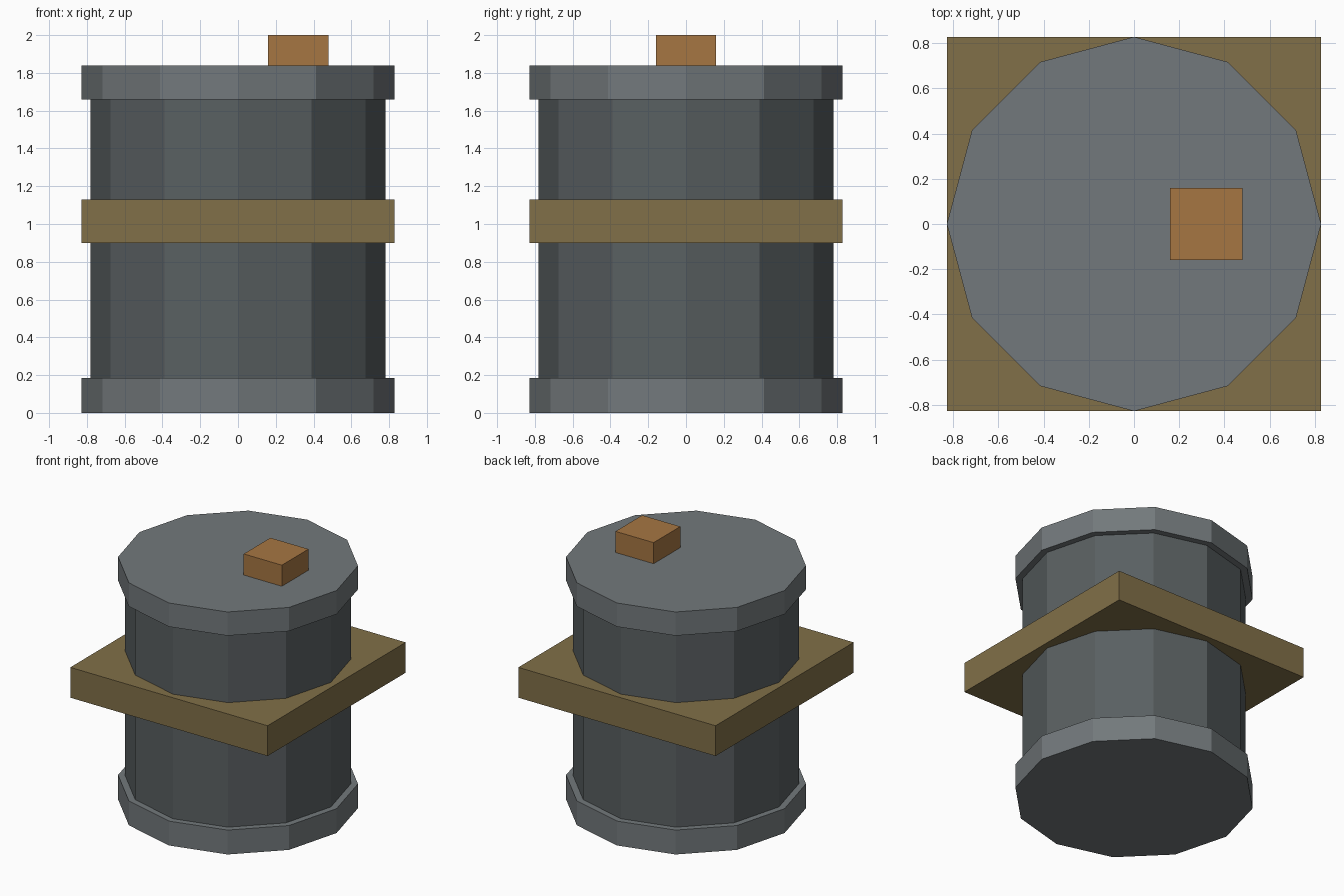
import bpy

if "Cube" in bpy.data.objects:
    bpy.data.objects.remove(bpy.data.objects["Cube"])


def material(name, rgb):
    mat = bpy.data.materials.new(name)
    mat.diffuse_color = (*rgb, 1.0)
    mat.use_nodes = True
    mat.node_tree.nodes["Principled BSDF"].inputs["Base Color"].default_value = mat.diffuse_color
    return mat


def drum(name, radius, z0, z1, mat):
    bpy.ops.mesh.primitive_cylinder_add(vertices=12, radius=radius, depth=z1 - z0,
                                        location=(0, 0, (z0 + z1) / 2))
    obj = bpy.context.object
    obj.name = name
    obj.data.materials.append(mat)


def box(name, half, x, z0, z1, mat):
    bpy.ops.mesh.primitive_cube_add(size=1, location=(x, 0, (z0 + z1) / 2),
                                    scale=(2 * half, 2 * half, z1 - z0))
    obj = bpy.context.object
    obj.name = name
    obj.data.materials.append(mat)


dark_steel = material("dark_steel", (0.10, 0.115, 0.12))
steel = material("steel", (0.17, 0.19, 0.20))
brass = material("brass", (0.22, 0.16, 0.065))
copper = material("copper", (0.38, 0.18, 0.055))

# Barrel body, ending inside the rims
drum("barrel_body", 0.78, 0.10, 1.74, dark_steel)

# Wider rims at both ends
drum("bottom_rim", 0.828, 0.0, 0.185, steel)
drum("top_rim", 0.828, 1.66, 1.84, steel)

# Square band around the middle
box("middle_band", 0.828, 0.0, 0.90, 1.13, brass)

# Off-centre filler cap on the lid
box("filler_cap", 0.16, 0.32, 1.84, 2.0, copper)
